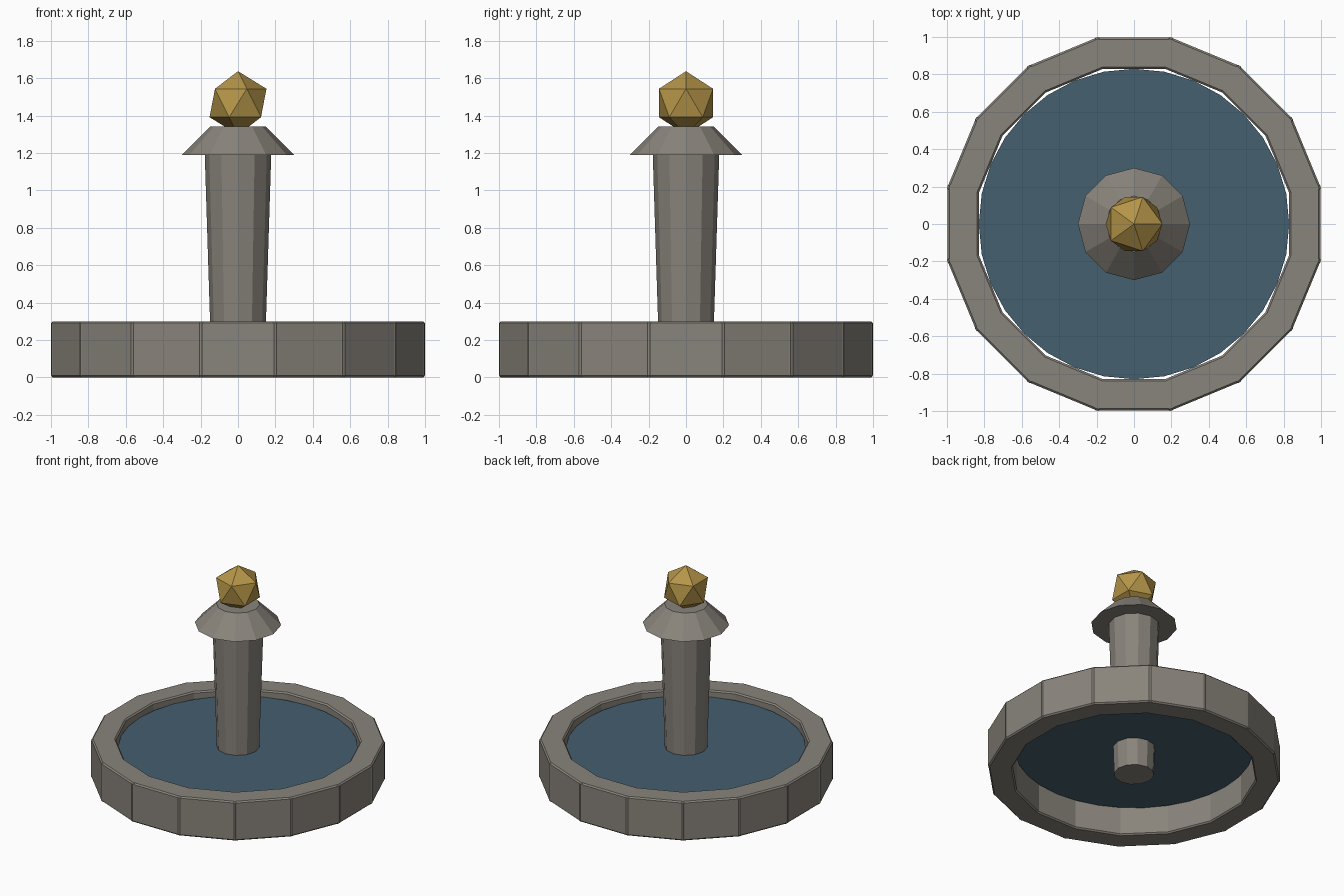
import bpy, math
from mathutils import Matrix

cube = bpy.data.objects.get("Cube")
if cube:
    bpy.data.objects.remove(cube, do_unlink=True)


def material(name, color):
    mat = bpy.data.materials.new(name)
    mat.use_nodes = True
    mat.diffuse_color = (*color, 1)
    mat.node_tree.nodes["Principled BSDF"].inputs["Base Color"].default_value = (*color, 1)
    return mat


stone = material("warm grey stone", (0.25, 0.23, 0.2))
water = material("dull blue water", (0.058, 0.115, 0.157))
gold = material("old gold", (0.46, 0.3, 0.065))


def finish(name, mat):
    obj = bpy.context.object
    obj.name = name
    obj.data.materials.append(mat)
    return obj


def cone(name, mat, sides, r_bottom, r_top, z_bottom, z_top):
    bpy.ops.mesh.primitive_cone_add(vertices=sides, radius1=r_bottom, radius2=r_top,
                                    depth=z_top - z_bottom,
                                    location=(0, 0, (z_bottom + z_top) / 2))
    return finish(name, mat)


# Basin wall: a ring of bevelled blocks whose ends overlap slightly
BLOCKS = 16
OUTER, INNER, HEIGHT, LENGTH = 0.997, 0.83, 0.3, 0.43
for i in range(BLOCKS):
    angle = i * math.tau / BLOCKS
    bpy.ops.mesh.primitive_cube_add(size=1)
    block = finish(f"basin_block_{i + 1}", stone)
    block.data.transform(Matrix.Diagonal((OUTER - INNER, LENGTH, HEIGHT, 1)))
    mid = (OUTER + INNER) / 2
    block.location = (mid * math.cos(angle), mid * math.sin(angle), HEIGHT / 2)
    block.rotation_euler.z = angle
    bevel = block.modifiers.new("edge_bevel", 'BEVEL')
    bevel.width = 0.01
    bevel.segments = 1

# Pool, column and flared cap
cone("water", water, 32, 0.83, 0.83, 0.21, 0.25)
cone("column", stone, 12, 0.14, 0.178, 0, 1.2)
cone("column_cap", stone, 12, 0.3, 0.15, 1.19, 1.34)

# Faceted finial
bpy.ops.mesh.primitive_ico_sphere_add(subdivisions=1, radius=0.17, location=(0, 0, 1.467))
finish("finial", gold)
